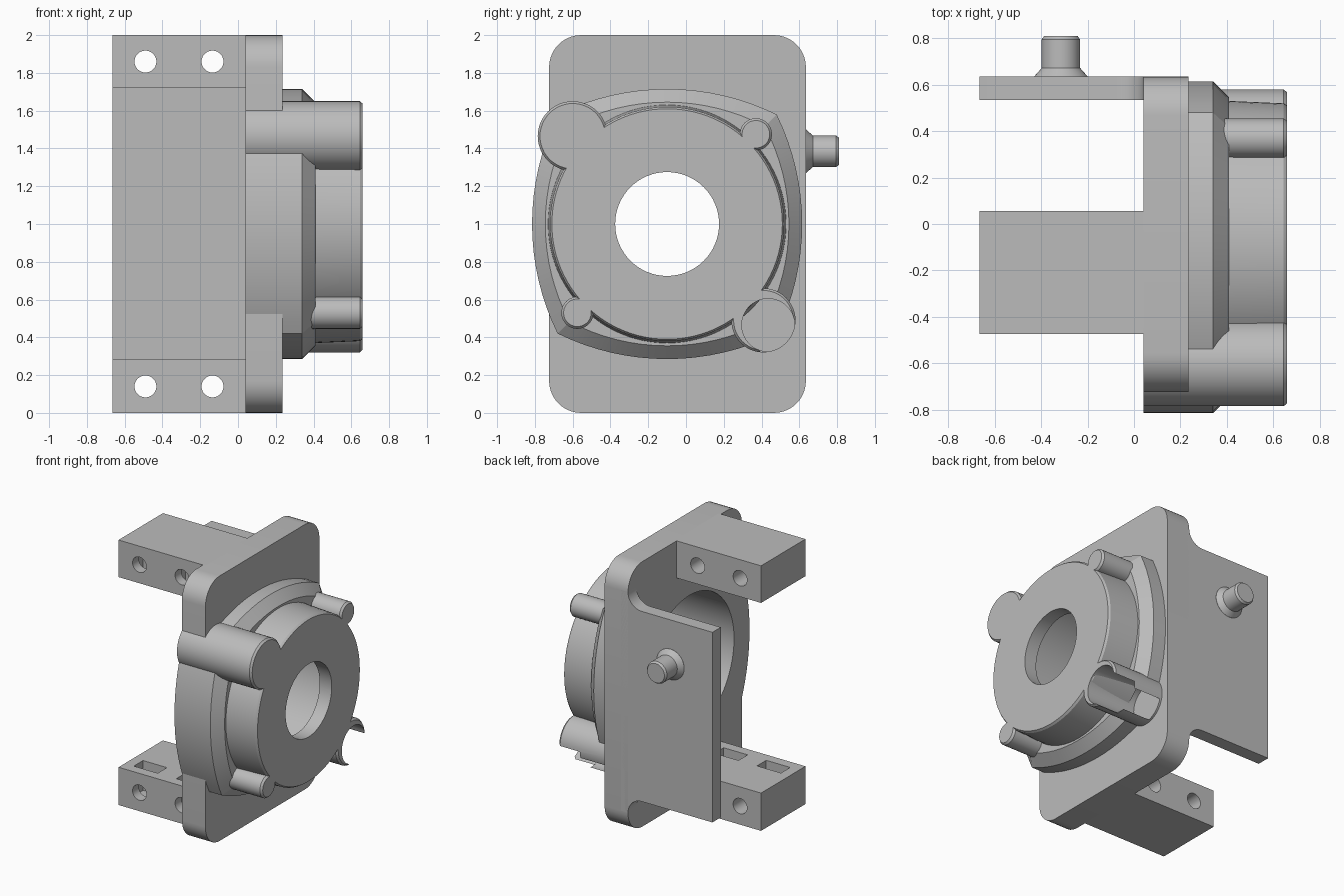
import bpy, bmesh, math

cube = bpy.data.objects.get("Cube")
if cube:
    bpy.data.objects.remove(cube, do_unlink=True)

grey = bpy.data.materials.new("plain_grey")
grey.use_nodes = True
COLOR = (0.5, 0.5, 0.5, 1)
grey.diffuse_color = COLOR
grey.node_tree.nodes["Principled BSDF"].inputs["Base Color"].default_value = COLOR

HY, HZ = -0.1, 1.0          # hub axis


def arc(cu, cv, r, a0, a1, n):
    """Points on an arc, angles in degrees."""
    return [(cu + r * math.cos(math.radians(a0 + (a1 - a0) * i / n)),
             cv + r * math.sin(math.radians(a0 + (a1 - a0) * i / n))) for i in range(n + 1)]


def circle(cu, cv, r, n=48):
    return arc(cu, cv, r, 0, 360, n)[:-1]


def rect(u0, u1, v0, v1):
    return [(u0, v0), (u1, v0), (u1, v1), (u0, v1)]


def bulged_square(inset):
    """Four shallow arcs meeting at corners, around the hub axis."""
    half, rise = 0.58 - inset * 0.9, 0.715 - inset
    sag = rise - half
    r = (half * half + sag * sag) / (2 * sag)
    a = math.degrees(math.asin(half / r))
    pts = []
    for k in range(4):
        side = arc(rise - r, 0, r, -a, a, 16)[:-1]
        c, s = math.cos(k * math.pi / 2), math.sin(k * math.pi / 2)
        pts += [(HY + u * c - v * s, HZ + u * s + v * c) for u, v in side]
    return pts


def loft(name, sections, axis="x"):
    """Join equal-count outlines placed along an axis into a closed solid."""
    bm = bmesh.new()
    place = {"x": lambda s, u, v: (s, u, v), "y": lambda s, u, v: (u, s, v)}[axis]
    loops = [[bm.verts.new(place(s, u, v)) for u, v in pts] for s, pts in sections]
    n = len(loops[0])
    for a, b in zip(loops, loops[1:]):
        for i in range(n):
            bm.faces.new((a[i], a[(i + 1) % n], b[(i + 1) % n], b[i]))
    bm.faces.new(loops[0])
    bm.faces.new(loops[-1])
    bmesh.ops.recalc_face_normals(bm, faces=bm.faces)
    mesh = bpy.data.meshes.new(name)
    bm.to_mesh(mesh)
    bm.free()
    mesh.materials.append(grey)
    ob = bpy.data.objects.new(name, mesh)
    bpy.context.collection.objects.link(ob)
    return ob


def prism(name, pts, s0, s1, axis="x"):
    return loft(name, [(s0, pts), (s1, pts)], axis)


def activate(ob):
    bpy.ops.object.select_all(action="DESELECT")
    ob.select_set(True)
    bpy.context.view_layer.objects.active = ob


def cut(ob, *cutters):
    activate(ob)
    for c in cutters:
        mod = ob.modifiers.new("cut", "BOOLEAN")
        mod.operation, mod.solver, mod.object = "DIFFERENCE", "EXACT", c
        bpy.ops.object.modifier_apply(modifier=mod.name)


parts, cutters = [], []

# Cutters: hollow behind the hub, shaft hole, open socket at one corner
cavity = prism("cavity_cutter", circle(HY, HZ, 0.53, 64), -0.1, 0.56)
bore = prism("bore_cutter", circle(HY, HZ, 0.275, 64), -0.2, 0.9)
socket = prism("socket_cutter", circle(0.435, 0.465, 0.14), 0.25, 0.9)
mouth = prism("mouth_cutter", [(0.38, 0.34), (0.5, 0.2), (0.7, 0.38), (0.57, 0.5)], 0.48, 0.9)
cutters += [cavity, bore, socket, mouth]

# Mounting plate with rounded corners
R = 0.17
plate_outline = (arc(0.635 - R, 2 - R, R, 0, 90, 10) + arc(-0.725 + R, 2 - R, R, 90, 180, 10)
                 + arc(-0.725 + R, R, R, 180, 270, 10) + arc(0.635 - R, R, R, 270, 360, 10))
plate = prism("mounting_plate", plate_outline, 0.04, 0.235)
cut(plate, cavity)
parts.append(plate)

# Bulged flange with a chamfered rim
flange = loft("hub_flange", [(0.04, bulged_square(0)), (0.34, bulged_square(0)),
                             (0.41, bulged_square(0.07))])
cut(flange, cavity, socket, mouth)
parts.append(flange)

# Round hub with slight draft and a small edge chamfer
hub = loft("hub_disc", [(0.3, circle(HY, HZ, 0.635, 96)), (0.645, circle(HY, HZ, 0.62, 96)),
                        (0.66, circle(HY, HZ, 0.61, 96))])
cut(hub, cavity, bore)
parts.append(hub)


def boss(name, y, z, r, x0):
    ob = loft(name, [(x0, circle(y, z, r)), (0.645, circle(y, z, r)),
                     (0.66, circle(y, z, r - 0.012))])
    parts.append(ob)
    return ob


# Bosses around the hub
cut(boss("large_boss", -0.6, 1.465, 0.185, 0.04), cavity)
boss("small_boss_upper", 0.37, 1.475, 0.085, 0.36)
boss("small_boss_lower", -0.575, 0.53, 0.085, 0.36)
cut(boss("socket_boss", 0.41, 0.49, 0.17, 0.235), socket, mouth)

# Side wall, filleted into the plate at top and bottom
F = 0.115
top_fillet = arc(0.04 - F, 1.72 + F, F, 270, 360, 10)
wall_outline = ([(-0.665, 0.285), (-0.665, 1.72)] + top_fillet + [(0.1, 1.72 + F), (0.1, 0.285 - F)]
                + [(x, 2.005 - z) for x, z in reversed(top_fillet)])
parts.append(prism("side_wall", wall_outline, 0.535, 0.635, "y"))

# Two clamp blocks with cross holes and nut slots on the inner faces
for label, z0, z1, slot in (("lower", 0, 0.285, (0.06, 0.4)), ("upper", 1.72, 2, (1.6, 1.94))):
    block = prism(label + "_block", rect(-0.665, 0.06, z0, z1), -0.475, 0.055, "y")
    for x in (-0.49, -0.135):
        hole = prism("hole_cutter", circle(x, 0.14 if z0 == 0 else 1.86, 0.058, 32), -0.7, 0.3, "y")
        pocket = prism("slot_cutter", rect(x - 0.1, x + 0.1, *slot), -0.4, -0.29, "y")
        cut(block, hole, pocket)
        cutters += [hole, pocket]
    parts.append(block)

# Pin on the side wall with a flared foot
pin = [(0.62, 0.115), (0.636, 0.115), (0.672, 0.083), (0.795, 0.083), (0.81, 0.072)]
parts.append(loft("side_pin", [(y, circle(-0.315, 1.385, r, 40)) for y, r in pin], "y"))

for c in cutters:
    bpy.data.objects.remove(c, do_unlink=True)
for ob in parts:
    activate(ob)
    bpy.ops.object.shade_smooth_by_angle(angle=math.radians(25))
